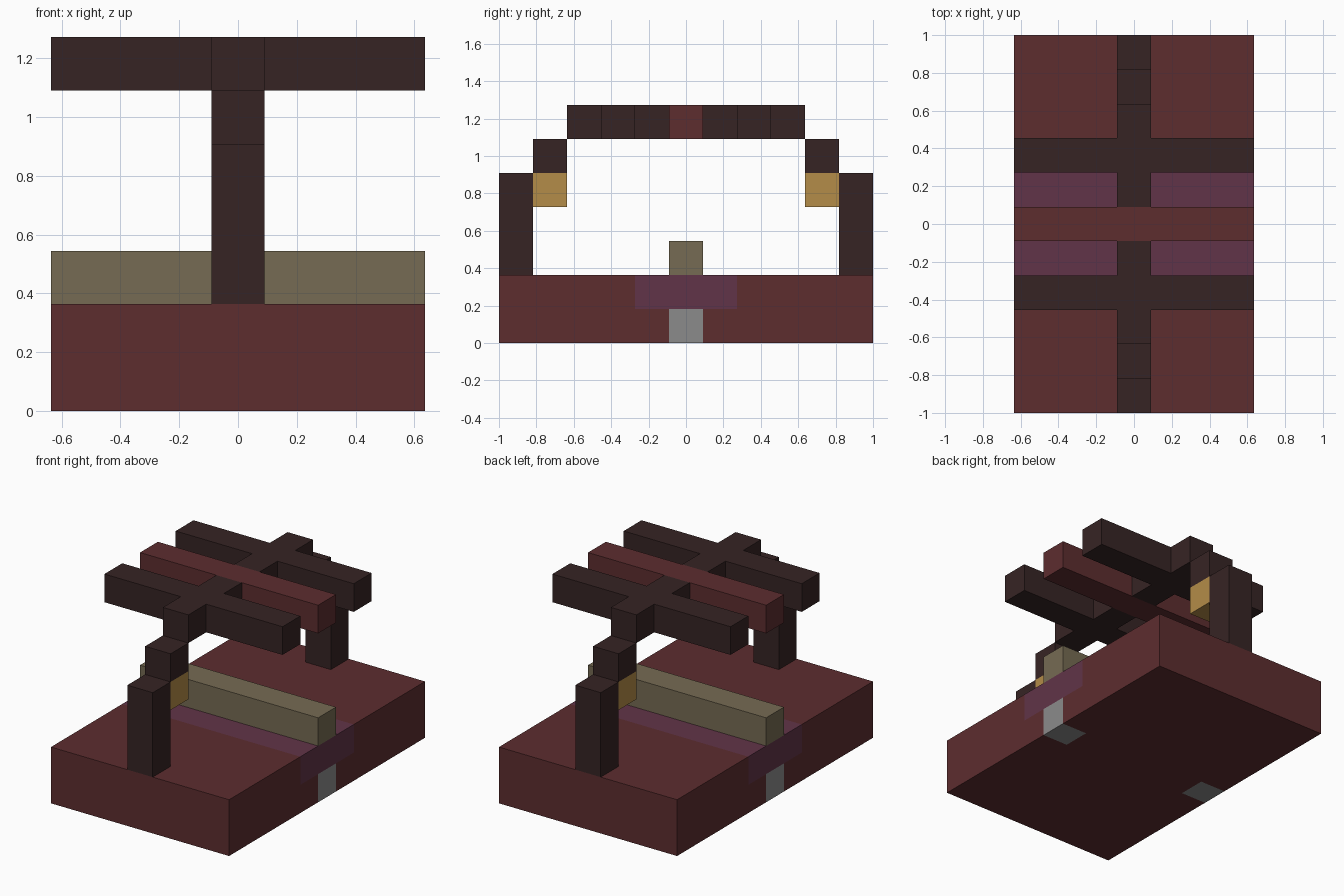
import bpy
import bmesh
from mathutils import Vector

U = 2 / 11  # edge of one block; all sizes below are in blocks

if "Cube" in bpy.data.objects:
    bpy.data.objects.remove(bpy.data.objects["Cube"], do_unlink=True)


def material(name, rgb):
    """Flat material from 0-255 sRGB values."""
    linear = [((c / 255 + 0.055) / 1.055) ** 2.4 for c in rgb]
    mat = bpy.data.materials.new(name)
    mat.use_nodes = True
    mat.diffuse_color = (*linear, 1)
    bsdf = mat.node_tree.nodes["Principled BSDF"]
    bsdf.inputs["Base Color"].default_value = (*linear, 1)
    bsdf.inputs["Roughness"].default_value = 0.9
    return mat


RED = material("dark red", (93, 45, 47))
DARK = material("dark brown", (54, 36, 36))
PURPLE = material("dull purple", (97, 52, 72))
GREY = material("grey", (139, 139, 139))
OLIVE = material("olive beige", (118, 107, 83))
AMBER = material("lantern amber", (180, 140, 72))


def block(name, low, high, *mats):
    """Box between two corners given in blocks."""
    low, high = Vector(low), Vector(high)
    bm = bmesh.new()
    bmesh.ops.create_cube(bm, size=1)
    for v in bm.verts:
        v.co = ((low + high) / 2 + v.co * (high - low)) * U
    mesh = bpy.data.meshes.new(name)
    bm.to_mesh(mesh)
    bm.free()
    for mat in mats:
        mesh.materials.append(mat)
    obj = bpy.data.objects.new(name, mesh)
    bpy.context.collection.objects.link(obj)
    return obj


def mirrored_y(name, low, high, mat):
    """Front block and its matching back block."""
    (x0, y0, z0), (x1, y1, z1) = low, high
    block("front_" + name, (x0, -y1, z0), (x1, -y0, z1), mat)
    block("back_" + name, low, high, mat)


# Base slab, cut so the purple band and grey end panels are faces of it
base = block("base", (-3.5, -5.5, 0), (3.5, 5.5, 2), RED, PURPLE, GREY)
bm = bmesh.new()
bm.from_mesh(base.data)
cuts = [("X", -2.5), ("X", 2.5), ("Y", -1.5), ("Y", -0.5),
        ("Y", 0.5), ("Y", 1.5), ("Z", 1)]
for axis, place in cuts:
    normal = Vector([float(axis == a) for a in "XYZ"])
    bmesh.ops.bisect_plane(bm, geom=bm.verts[:] + bm.edges[:] + bm.faces[:],
                           plane_co=normal * place * U, plane_no=normal)
for face in bm.faces:
    x, y, z = face.calc_center_median() / U
    if z > 1 and abs(y) < 1.5:
        face.material_index = 1
    elif z < 1 and abs(y) < 0.5 and abs(x) > 2.5:
        face.material_index = 2
bm.to_mesh(base.data)
bm.free()

# Long bar lying across the middle of the base
block("centre_bar", (-3.5, -0.5, 2), (3.5, 0.5, 3), OLIVE)

# Stepped posts with a lantern under each step
mirrored_y("post", (-0.5, 4.5, 2), (0.5, 5.5, 5), DARK)
mirrored_y("post_step", (-0.5, 3.5, 5), (0.5, 4.5, 6), DARK)
mirrored_y("lantern", (-0.5, 3.5, 4), (0.5, 4.5, 5), AMBER)

# Roof frame: spine halves, side arms and the red ridge beam
mirrored_y("roof_spine", (-0.5, 0.5, 6), (0.5, 3.5, 7), DARK)
mirrored_y("left_roof_arm", (0.5, 1.5, 6), (3.5, 2.5, 7), DARK)
mirrored_y("right_roof_arm", (-3.5, 1.5, 6), (-0.5, 2.5, 7), DARK)
block("roof_ridge_beam", (-3.5, -0.5, 6), (3.5, 0.5, 7), RED)
